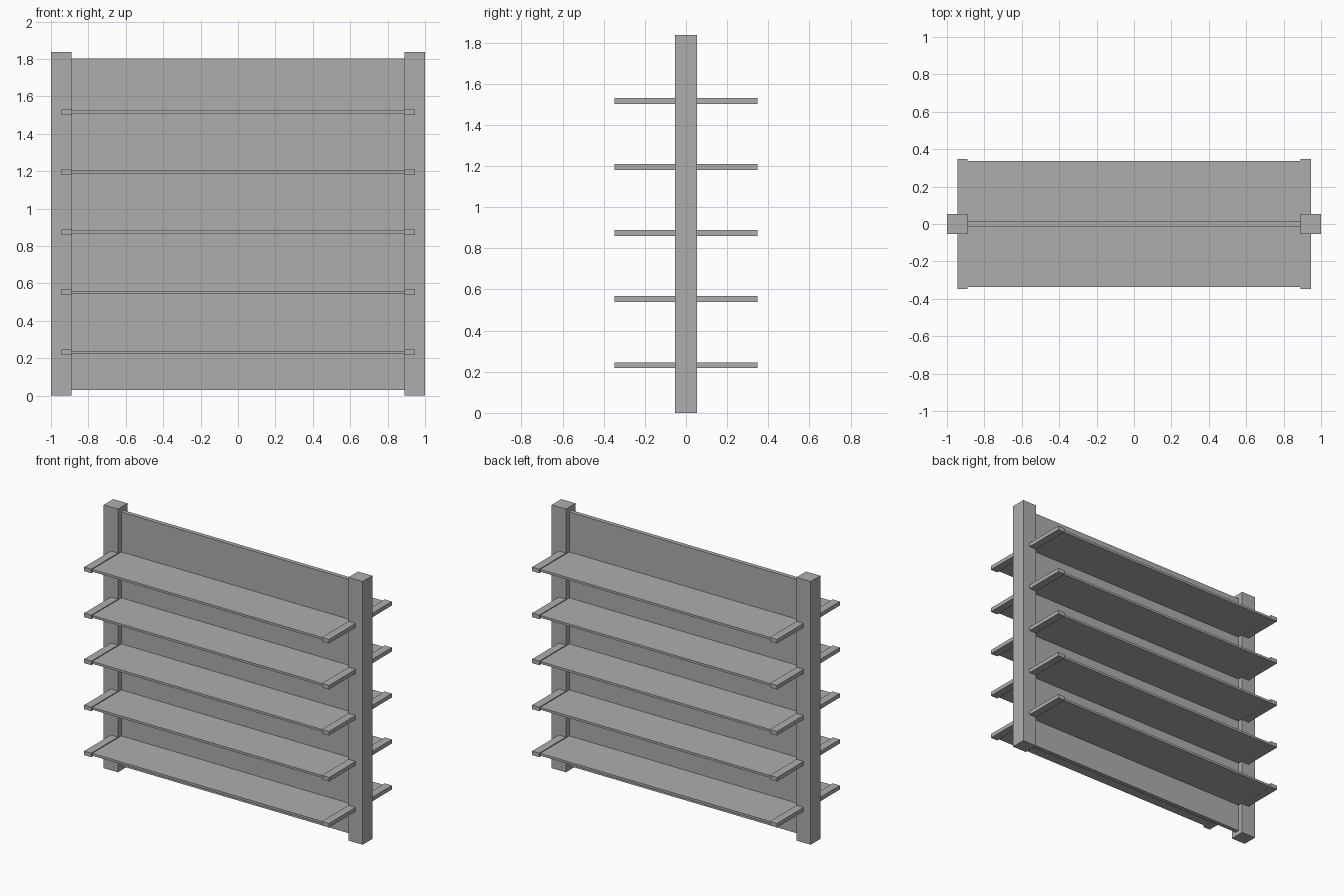
import bpy
import bmesh

cube = bpy.data.objects.get("Cube")
if cube:
    bpy.data.objects.remove(cube, do_unlink=True)

grey = bpy.data.materials.new("shelf grey")
grey.use_nodes = True
colour = (0.42, 0.42, 0.42, 1)
grey.diffuse_color = colour
grey.node_tree.nodes["Principled BSDF"].inputs["Base Color"].default_value = colour


def box(name, low, high):
    """Flat-shaded box between two opposite corners."""
    mesh = bpy.data.meshes.new(name)
    bm = bmesh.new()
    bmesh.ops.create_cube(bm, size=1)
    for v in bm.verts:
        v.co = [a if c < 0 else b for c, a, b in zip(v.co, low, high)]
    bm.to_mesh(mesh)
    bm.free()
    mesh.materials.append(grey)
    obj = bpy.data.objects.new(name, mesh)
    bpy.context.collection.objects.link(obj)
    return obj


def span(a, b, side):
    """Interval a..b, mirrored when side is -1."""
    return sorted((a * side, b * side))


HEIGHT = 1.837
POST_IN, POST_DEPTH = 0.89, 0.053
PANEL_DEPTH = 0.015
SIDES = (("left", 1), ("right", -1))
FACES = (("front", -1), ("back", 1))

# Central panel between the posts
box("back_panel", (-POST_IN, -PANEL_DEPTH, 0.03), (POST_IN, PANEL_DEPTH, 1.802))

# Upright posts
for side, sx in SIDES:
    x0, x1 = span(POST_IN, 1, sx)
    box(f"{side}_post", (x0, -POST_DEPTH, 0), (x1, POST_DEPTH, HEIGHT))

# Shelves on both faces, each held by a bracket at either end
for level in range(5):
    z = 0.232 + level * 0.321
    for face, sy in FACES:
        y0, y1 = span(PANEL_DEPTH, 0.336, sy)
        box(f"{face}_shelf_{level + 1}",
            (-POST_IN, y0, z - 0.008), (POST_IN, y1, z + 0.008))
        y0, y1 = span(POST_DEPTH, 0.347, sy)
        for side, sx in SIDES:
            x0, x1 = span(POST_IN, 0.945, sx)
            box(f"{face}_{side}_bracket_{level + 1}",
                (x0, y0, z - 0.014), (x1, y1, z + 0.014))
